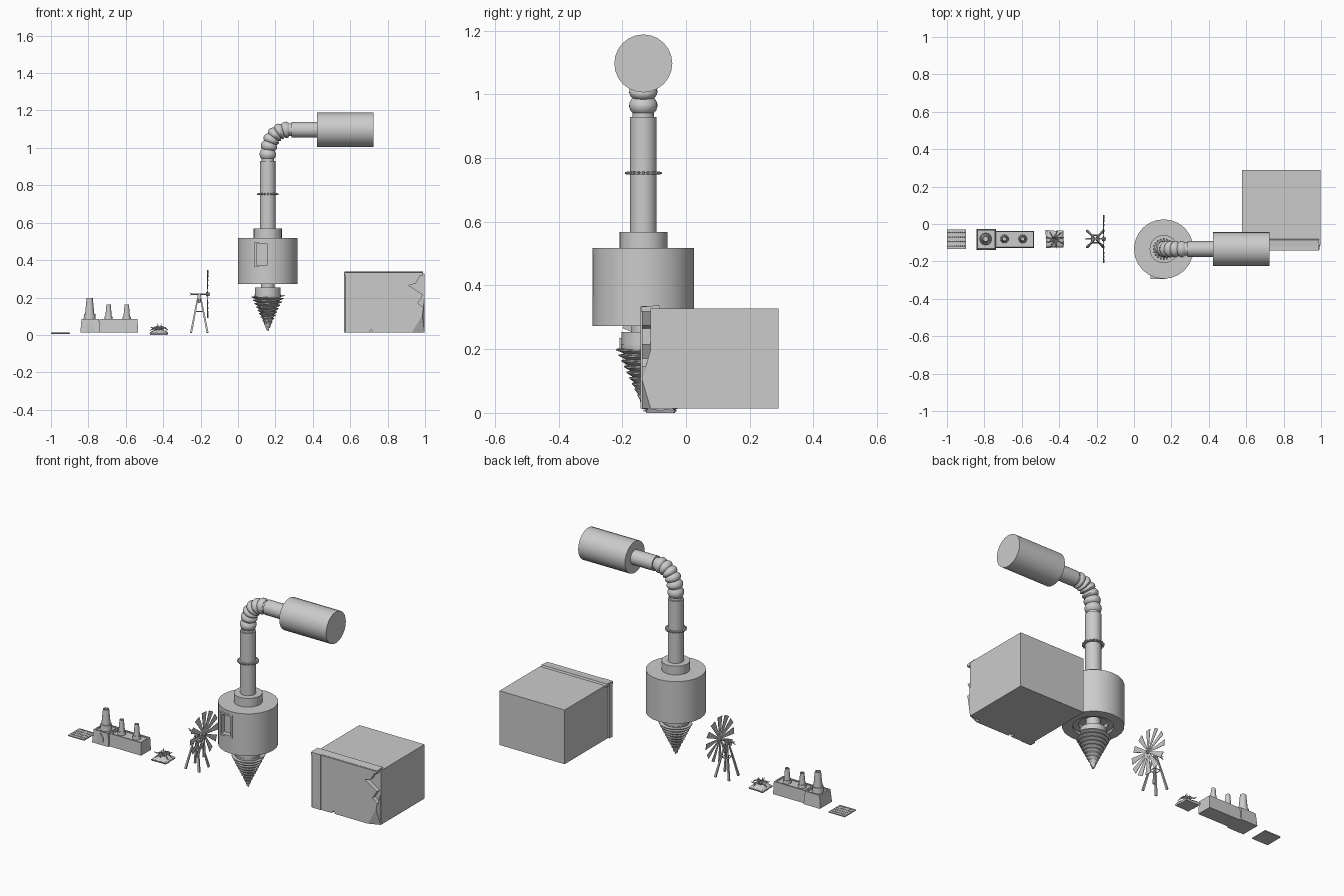
import bpy, bmesh, math, random
from math import sin, cos, pi
from mathutils import Vector, Matrix

if "Cube" in bpy.data.objects:
    bpy.data.objects.remove(bpy.data.objects["Cube"])

random.seed(4)
DX, DY = 0.159, -0.134      # drill axis


def make(name, verts, faces, smooth=False):
    me = bpy.data.meshes.new(name)
    bm = bmesh.new()
    vs = [bm.verts.new(v) for v in verts]
    for f in faces:
        bm.faces.new([vs[i] for i in f])
    bmesh.ops.recalc_face_normals(bm, faces=bm.faces)
    bm.to_mesh(me)
    bm.free()
    ob = bpy.data.objects.new(name, me)
    bpy.context.collection.objects.link(ob)
    if smooth:
        bpy.ops.object.select_all(action='DESELECT')
        ob.select_set(True)
        bpy.context.view_layer.objects.active = ob
        bpy.ops.object.shade_smooth_by_angle(angle=math.radians(35))
    return ob


def loft(name, rings, smooth=False, caps=True):
    n = len(rings[0])
    verts = [v for r in rings for v in r]
    faces = [(k * n + i, k * n + (i + 1) % n, (k + 1) * n + (i + 1) % n, (k + 1) * n + i)
             for k in range(len(rings) - 1) for i in range(n)]
    if caps:
        faces += [tuple(range(n))[::-1], tuple(range((len(rings) - 1) * n, len(rings) * n))]
    return make(name, verts, faces, smooth)


def circle(c, d, r, n):
    q = Vector(d).to_track_quat('Z', 'Y')
    return [Vector(c) + q @ Vector((r * cos(2 * pi * i / n), r * sin(2 * pi * i / n), 0)) for i in range(n)]


def lathe(name, profile, origin, n=24, d=(0, 0, 1), smooth=True):
    o, d = Vector(origin), Vector(d)
    return loft(name, [circle(o + d * h, d, r, n) for r, h in profile], smooth)


def rod(name, a, b, r0, r1, n=6):
    a, b = Vector(a), Vector(b)
    return loft(name, [circle(a, b - a, r0, n), circle(b, b - a, r1, n)])


def rect(x0, x1, y0, y1, z):
    return [(x0, y0, z), (x1, y0, z), (x1, y1, z), (x0, y1, z)]


def box(name, x0, x1, y0, y1, z0, z1):
    return loft(name, [rect(x0, x1, y0, y1, z0), rect(x0, x1, y0, y1, z1)])


def prism(name, pts, y0, y1):
    return loft(name, [[(x, y0, z) for x, z in pts], [(x, y1, z) for x, z in pts]])


# drill machine: body with hollow underside, collar, mast
body = lathe("machine_body", [(0.04, 0.31), (0.075, 0.31), (0.075, 0.285), (0.105, 0.285), (0.105, 0.272),
                              (0.159, 0.272), (0.159, 0.517), (0.07, 0.517)], (DX, DY, 0))
cut = box("window_cutter", 0.098, 0.158, -0.32, -0.262, 0.372, 0.488)
cut.hide_render = True
cut.hide_set(True)
m = body.modifiers.new("window", 'BOOLEAN')
m.object, m.solver = cut, 'EXACT'
outer, inner = [(0.088, 0.364), (0.168, 0.364), (0.168, 0.496), (0.088, 0.496)], \
               [(0.098, 0.374), (0.158, 0.374), (0.158, 0.486), (0.098, 0.486)]
loft("window_frame", [[(x, y, z) for x, z in p] for p, y in
     ((outer, -0.265), (outer, -0.293), (inner, -0.293), (inner, -0.265), (outer, -0.265))], caps=False)
lathe("body_collar", [(0.0755, 0.51), (0.0755, 0.568)], (DX, DY, 0))
lathe("mast_pipe", [(0.042, 0.56), (0.042, 0.929), (0.034, 0.929), (0.034, 0.95)], (DX, DY, 0))

# studded ring round the mast
lathe("mast_ring", [(0.04, 0.749), (0.05, 0.749), (0.05, 0.757), (0.04, 0.757)], (DX, DY, 0))
for i in range(20):
    u = Vector((cos(i * pi / 10), sin(i * pi / 10), 0))
    c = Vector((DX, DY, 0.753))
    rod("ring_stud", c + u * 0.045, c + u * 0.058, 0.0055, 0.004)

# ribbed elbow
P0, P1, P2 = Vector((DX, DY, 0.942)), Vector((DX, DY, 1.097)), Vector((0.275, DY, 1.097))
rings, RIBS = [], 6
for k in range(RIBS):
    for f, r in ((0, 0.034), (0.12, 0.040), (0.4, 0.0445), (0.65, 0.0435), (0.95, 0.036)):
        t = (k + f) / RIBS
        p = P0 * (1 - t) ** 2 + P1 * 2 * t * (1 - t) + P2 * t * t
        d = (P1 - P0) * (1 - t) + (P2 - P1) * t
        a = math.atan2(d.x, d.z)
        rings.append([p + Matrix.Rotation(a, 3, 'Y') @ Vector((r * cos(i * pi / 12), r * sin(i * pi / 12), 0))
                      for i in range(24)])
loft("elbow_hose", rings, True)

# horizontal pipe and motor drum
lathe("arm_pipe", [(0.034, 0.26), (0.034, 0.285), (0.042, 0.285), (0.042, 0.425)], (0, DY, 1.097), 24, (1, 0, 0))
lathe("motor_drum", [(0.091, 0.423), (0.091, 0.724)], (0, DY, 1.097), 24, (1, 0, 0))

# drill bit: shaft, core, helical thread
lathe("bit_shaft", [(0.068, 0.213), (0.068, 0.254), (0.037, 0.254), (0.037, 0.315)], (DX, DY, 0))
lathe("bit_core", [(0.001, 0.022), (0.07, 0.205), (0.07, 0.215)], (DX, DY, 0))
rings, T = [], 10
for i in range(T * 24 + 1):
    a, s = i * pi / 12, i / (T * 24)
    z = 0.215 - 0.178 * s
    R = 0.092 * (1 - s) + 0.008 * s
    w = R * 0.7
    rings.append([(DX + r * cos(a), DY + r * sin(a), h) for r, h in
                  ((w, z), (R, z - 0.001), (R, z - 0.005), (w * 0.95, z - 0.0165))])
loft("bit_thread", rings, True)

# rock block with broken front slab
box("block", 0.578, 0.997, -0.112, 0.29, 0.013, 0.328)
edge = [(0.63, 0.013), (0.70, 0.013), (0.712, 0.03), (0.72, 0.013), (0.93, 0.013), (0.985, 0.105), (0.992, 0.145),
        (0.962, 0.17), (0.99, 0.215), (0.912, 0.265), (0.95, 0.275), (0.985, 0.335), (0.63, 0.335)]
prism("front_slab", edge, -0.138, -0.108)
loft("slab_side", [[(0.567, -0.135, z0), (0.576, -0.143, z0), (0.632, -0.143, z0), (0.632, -0.108, z0),
                    (0.567, -0.108, z0)] for z0 in (0.014, 0.334)])
loft("slab_top_lip", [[(x, -0.142, 0.318), (x, -0.142, 0.333), (x, -0.085, 0.338), (x, -0.078, 0.32)]
                      for x in (0.57, 0.99)])
make("slab_corner", [(0.93, -0.138, 0.013), (0.985, -0.138, 0.105), (0.997, -0.111, 0.2), (0.997, -0.111, 0.013)],
     [(0, 1, 3), (1, 2, 3), (0, 3, 2, 1)])

# windmill
WX, WY, HZ = -0.207, -0.08, 0.218
for sx in (-1, 1):
    for sy in (-1, 1):
        top = Vector((WX + sx * 0.005, WY + sy * 0.005, 0.212))
        foot = Vector((WX + sx * 0.044, WY + sy * 0.044, 0.012))
        rod("windmill_leg", foot, top, 0.0075, 0.0045, 4)
h = 0.02
for a, b in (((-1, -1), (1, -1)), ((1, -1), (1, 1)), ((1, 1), (-1, 1)), ((-1, 1), (-1, -1))):
    rod("leg_brace", (WX + a[0] * h, WY + a[1] * h, 0.125), (WX + b[0] * h, WY + b[1] * h, 0.125), 0.003, 0.003, 4)
rod("windmill_post", (WX, WY, 0.17), (WX, WY, 0.222), 0.007, 0.006)
rod("windmill_axle", (-0.25, WY, HZ), (-0.15, WY, HZ), 0.004, 0.004)
rod("windmill_hub", (-0.17, WY, HZ), (-0.153, WY, HZ), 0.012, 0.01, 10)
prism("windmill_tail", [(-0.262, HZ + 0.008), (-0.228, HZ), (-0.262, HZ - 0.008), (-0.25, HZ)], WY - 0.002, WY + 0.002)
for i in range(12):
    R = Matrix.Rotation(i * pi / 6, 3, 'X')
    pts = [(-0.004, 0.012), (0.004, 0.012), (0.018, 0.128), (-0.018, 0.128)]
    loft("windmill_blade", [[R @ Vector((x + s * y, y, z)) + Vector((-0.163, WY, HZ)) for y, z in pts]
                            for x, s in ((0, 0.12), (0.002, 0.12))])

# planted debris patch with bent spikes
CX, CY = -0.423, -0.081
rag = [random.uniform(0.88, 1.0) for _ in range(16)]
patch = []
for s, z in ((0.92, 0.0), (1, 0.008), (0.8, 0.017), (0.35, 0.026)):
    ring = []
    for i in range(16):
        a = 2 * pi * i / 16
        k = 0.05 / max(abs(cos(a)), abs(sin(a))) * rag[i] * s
        ring.append((CX + k * cos(a), CY + k * sin(a), z + 0.003 * (i % 2) * (z > 0)))
    patch.append(ring)
loft("debris_patch", patch)
for i in range(9):
    a = 2 * pi * i / 9 + random.uniform(-.2, .2)
    u, hh = Vector((cos(a), sin(a), 0)), random.uniform(0.036, 0.046)
    path = [Vector((CX, CY, 0.02)) + u * 0.008, Vector((CX, CY, hh)) + u * 0.018,
            Vector((CX, CY, hh - 0.006)) + u * 0.034, Vector((CX, CY, 0.024 + 0.018 * (i % 2))) + u * 0.05]
    loft("debris_spike", [circle(p, path[min(j + 1, 3)] - path[max(j - 1, 0)], r, 5)
                          for j, (p, r) in enumerate(zip(path, (0.006, 0.0055, 0.004, 0.001)))])
for i in range(3):
    a = 2.1 * i
    rod("debris_shoot", (CX, CY, 0.02), (CX + 0.014 * cos(a), CY + 0.014 * sin(a), 0.06), 0.006, 0.0012, 5)

# factory halls with sunken roofs
for nm, x0, x1, y0, y1, t, zt in (("factory_office", -0.843, -0.737, -0.138, -0.027, 0.006, 0.086),
                                  ("factory_hall", -0.742, -0.534, -0.127, -0.037, 0.003, 0.085)):
    loft(nm, [rect(x0 + a, x1 - a, y0 + a, y1 - a, z) for a, z in
              ((0, 0.012), (t, zt), (t + 0.008, zt), (t + 0.008, zt - 0.006))])
prism("factory_door", [(-0.813, 0.012), (-0.769, 0.012), (-0.771, 0.055), (-0.791, 0.079), (-0.811, 0.055)],
      -0.1385, -0.12)

# chimneys with open tops
for x, r, z in ((-0.793, 0.030, 0.198), (-0.692, 0.021, 0.163), (-0.595, 0.021, 0.163)):
    b = 0.112 if r > 0.025 else 0.098
    lathe("chimney", [(r * 1.1, 0.078), (r, b), (r * 0.82, b), (r * 0.55, z), (r * 0.4, z), (r * 0.4, z - 0.02)],
          (x, -0.08, 0), 12)

# crop field with furrows and seedlings
box("field", -1.0, -0.897, -0.133, -0.03, 0.004, 0.010)
for j in range(4):
    y = -0.117 + j * 0.024
    loft("furrow", [[(x, y - 0.006, 0.009), (x, y + 0.006, 0.009), (x, y, 0.012)] for x in (-0.996, -0.901)])
    for i in range(9):
        x = -0.99 + i * 0.0104
        rod("seedling", (x, y, 0.01), (x, y, 0.0155), 0.0035, 0.001, 5)
